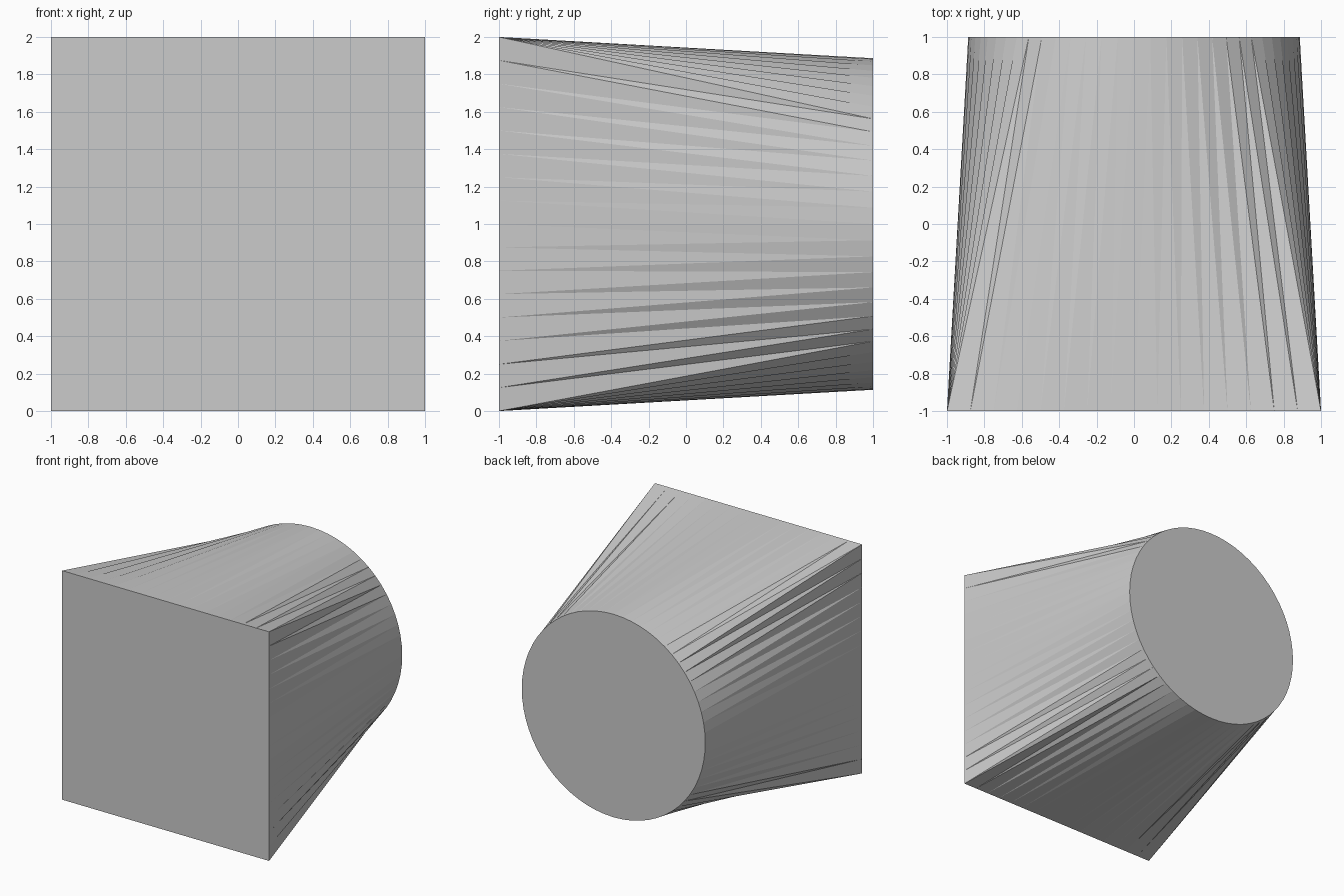
import bpy, bmesh
from math import sin, cos, pi, sqrt

if "Cube" in bpy.data.objects:
    bpy.data.objects.remove(bpy.data.objects["Cube"])

SIDE = 16                 # segments per square side
N = SIDE * 4
R = sqrt(pi) / 2          # radius of the round end


def square_point(i):
    # perimeter walk, counter-clockwise from the lower right corner
    side, k = divmod(i, SIDE)
    t = -1 + 2 * k / SIDE
    return [(1, t), (-t, 1), (-1, -t), (t, -1)][side]


def circle_point(i):
    a = -pi / 4 + 2 * pi * i / N
    return R * cos(a), R * sin(a)


def ring(bm, point, y):
    return [bm.verts.new((x, y, z + 1)) for x, z in map(point, range(N))]


# square-to-round transition body
bm = bmesh.new()
square = ring(bm, square_point, -1)
circle = ring(bm, circle_point, 1)
for i in range(N):
    j = (i + 1) % N
    bm.faces.new((square[i], circle[i], square[j]))
    bm.faces.new((circle[i], circle[j], square[j]))

# flat end caps
bm.faces.new(square)
bm.faces.new(circle[::-1])
bmesh.ops.recalc_face_normals(bm, faces=bm.faces)

mesh = bpy.data.meshes.new("square_to_round_body")
bm.to_mesh(mesh)
bm.free()
body = bpy.data.objects.new("square_to_round_body", mesh)
bpy.context.collection.objects.link(body)
